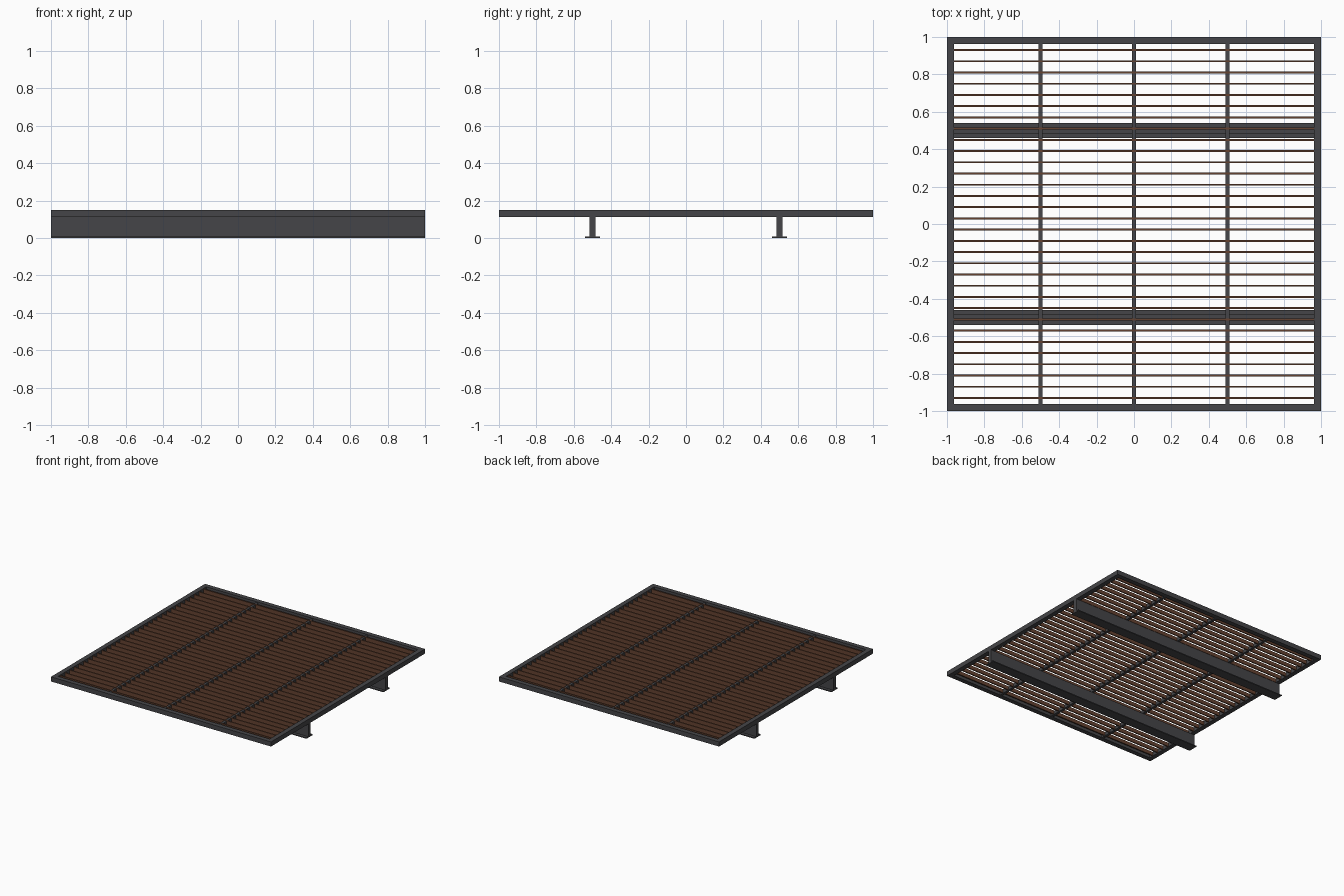
import bpy

if "Cube" in bpy.data.objects:
    bpy.data.objects.remove(bpy.data.objects["Cube"])


def material(name, rgb):
    m = bpy.data.materials.new(name)
    m.diffuse_color = (*rgb, 1)
    m.use_nodes = True
    m.node_tree.nodes["Principled BSDF"].inputs["Base Color"].default_value = m.diffuse_color
    return m


steel = material("dark_steel", (0.06, 0.06, 0.065))
rust = material("brown_slat", (0.13, 0.055, 0.03))


def box(name, x, y, z, mat):
    """Box from (min, max) ranges on each axis."""
    bpy.ops.mesh.primitive_cube_add(size=1, location=[sum(r) / 2 for r in (x, y, z)])
    o = bpy.context.object
    o.name = name
    o.scale = [r[1] - r[0] for r in (x, y, z)]
    bpy.ops.object.transform_apply(location=False, rotation=False, scale=True)
    o.data.materials.append(mat)
    return o


IN = 0.962          # inside edge of the frame
Z0, Z1 = 0.112, 0.15

# Outer frame
for s, side in ((-1, "front"), (1, "back")):
    box(f"frame_{side}", (-1, 1), sorted((s * IN, s)), (Z0, Z1), steel)
for s, side in ((-1, "left"), (1, "right")):
    box(f"frame_{side}", sorted((s * IN, s)), (-IN, IN), (Z0, Z1), steel)

# Support beams: web on a foot flange
for y, side in ((-0.5, "front"), (0.5, "back")):
    box(f"beam_web_{side}", (-1, 1), (y - 0.016, y + 0.016), (0.008, Z0), steel)
    box(f"beam_flange_{side}", (-1, 1), (y - 0.04, y + 0.04), (0, 0.008), steel)

# Cross bars running front to back
for i, x in enumerate((-0.5, 0, 0.5)):
    box(f"cross_bar_{i}", (x - 0.01, x + 0.01), (-IN, IN), (Z0, 0.142), steel)

# Upright slats: one mesh repeated with an array
slats = box("slats", (-IN, IN), (-0.935, -0.925), (0.115, 0.145), rust)
arr = slats.modifiers.new("repeat", "ARRAY")
arr.count = 32
arr.use_relative_offset = False
arr.use_constant_offset = True
arr.constant_offset_displace = (0, 0.06, 0)
